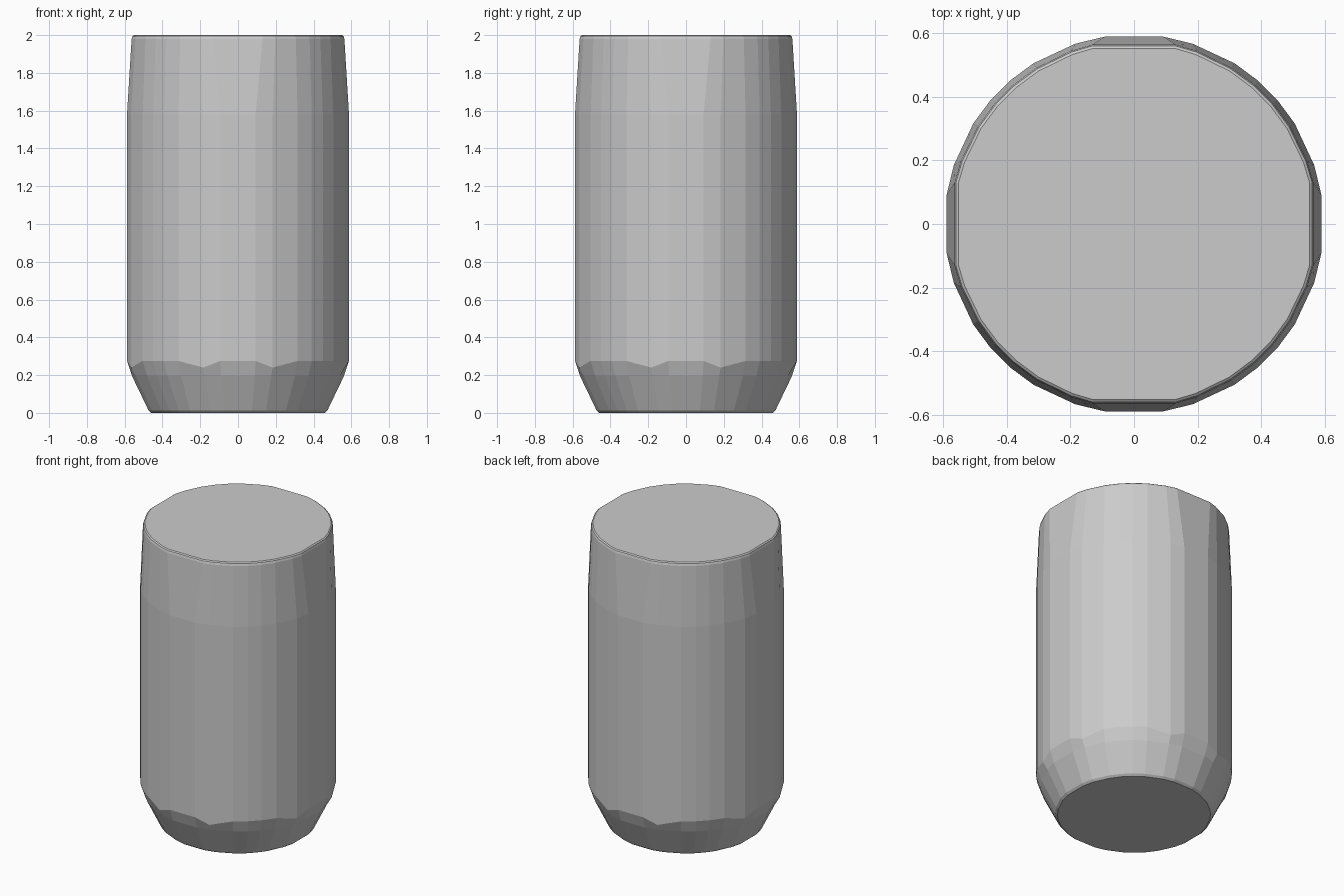
import bpy, bmesh
from math import cos, sin, radians

if "Cube" in bpy.data.objects:
    bpy.data.objects.remove(bpy.data.objects["Cube"])

# Facet angles in one octant, for the body and for the narrower rim
BODY = [9, 18, 32, 41]
RIM = [13, 20, 32, 41]

def full_circle(octant):
    quadrant = octant + [90 - a for a in reversed(octant)]
    return [q * 90 + a for q in range(4) for a in quadrant]

# Profile rings: radius, height, facet angles, dip of the scalloped corners
PROFILE = [
    (0.465, 0.0, BODY, 0),
    (0.479, 0.012, BODY, 0),
    (0.568, 0.195, BODY, 0),
    (0.595, 0.275, BODY, 0.035),
    (0.595, 1.58, BODY, 0),
    (0.578, 1.98, RIM, 0),
    (0.574, 1.994, RIM, 0),
    (0.566, 2.0, RIM, 0),
]

bm = bmesh.new()
rings = []
for r, z, octant, dip in PROFILE:
    ring = []
    for i, a in enumerate(full_circle(octant)):
        drop = dip if i % 8 in (1, 6) else 0
        t = radians(a)
        ring.append(bm.verts.new((r * cos(t), r * sin(t), z - drop)))
    rings.append(ring)

# Side walls
n = len(rings[0])
for low, high in zip(rings, rings[1:]):
    for i in range(n):
        j = (i + 1) % n
        bm.faces.new((low[i], low[j], high[j], high[i]))

# Flat base and lid
bm.faces.new(list(reversed(rings[0])))
bm.faces.new(rings[-1])

mesh = bpy.data.meshes.new("canister_body")
bm.to_mesh(mesh)
bm.free()
bpy.context.collection.objects.link(bpy.data.objects.new("canister_body", mesh))
